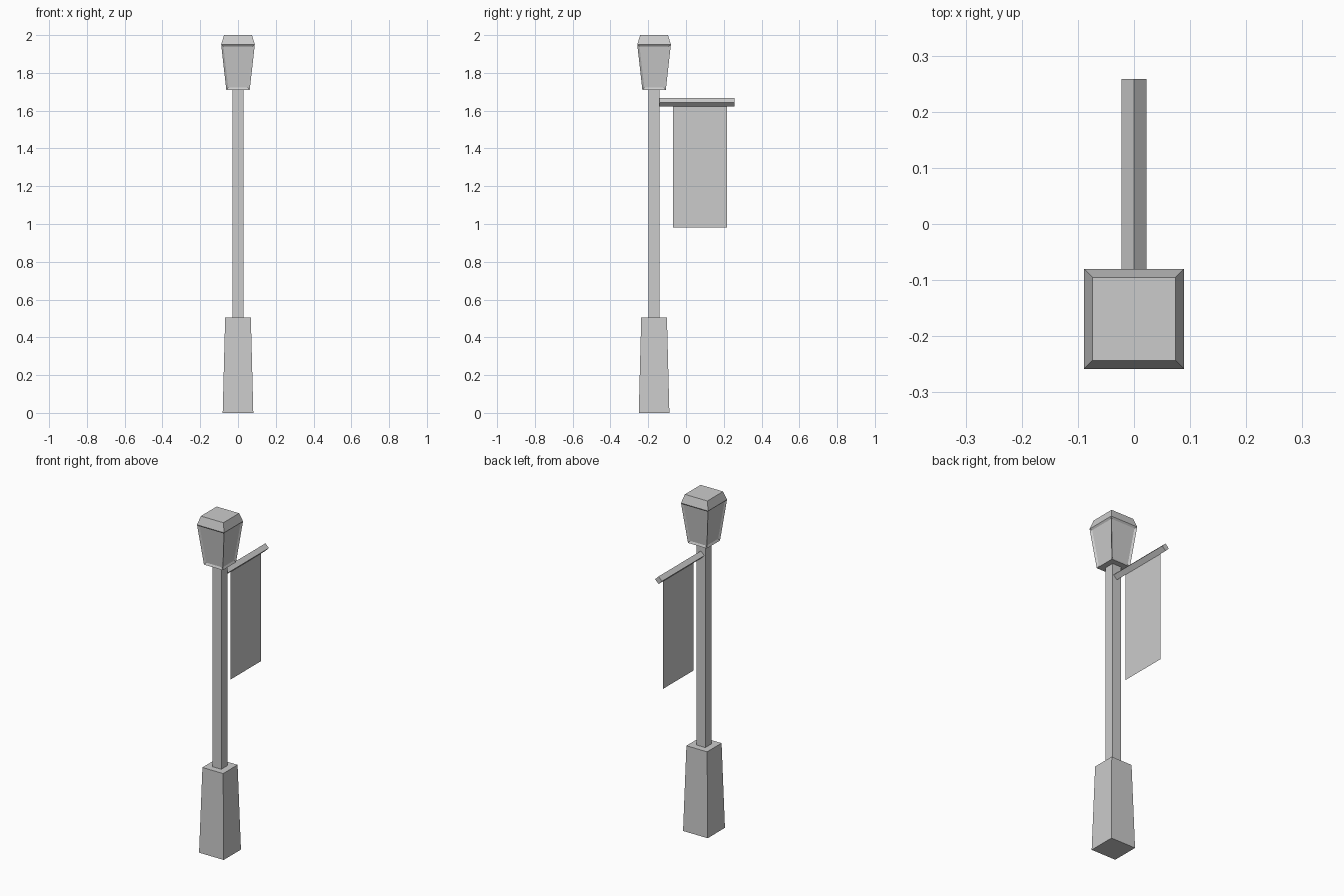
import bpy, bmesh, math

if "Cube" in bpy.data.objects:
    bpy.data.objects.remove(bpy.data.objects["Cube"])

POST_Y = -0.169


def add_object(name, bm):
    bmesh.ops.recalc_face_normals(bm, faces=bm.faces)
    mesh = bpy.data.meshes.new(name)
    bm.to_mesh(mesh)
    bm.free()
    obj = bpy.data.objects.new(name, mesh)
    bpy.context.collection.objects.link(obj)
    return obj


def square_stack(rings):
    """Closed square-section solid through (height, half width) rings."""
    bm = bmesh.new()
    loops = []
    for z, h in rings:
        loops.append([bm.verts.new((sx * h, POST_Y + sy * h, z))
                      for sx, sy in ((-1, -1), (1, -1), (1, 1), (-1, 1))])
    for a, b in zip(loops, loops[1:]):
        for i in range(4):
            j = (i + 1) % 4
            bm.faces.new((a[i], a[j], b[j], b[i]))
    bm.faces.new(loops[0][::-1])
    bm.faces.new(loops[-1])
    bm.normal_update()
    return bm


# Tapered base and slim pole
add_object("base", square_stack([(0, 0.081), (0.505, 0.068)]))
add_object("pole", square_stack([(0.505, 0.029), (1.71, 0.029)]))

# Lantern with a sloped roof; the four glass panels are slightly recessed
bm = square_stack([(1.71, 0.062), (1.95, 0.089), (2.0, 0.074)])
panels = [f for f in bm.faces
          if abs(f.normal.z) < 0.5 and f.calc_center_median().z < 1.94]
bmesh.ops.inset_individual(bm, faces=panels, thickness=0.016, depth=-0.007)
add_object("lantern", bm)

# Diamond-section banner arm
bpy.ops.mesh.primitive_cylinder_add(
    vertices=4, radius=0.0225, depth=0.403,
    location=(0, 0.0565, 1.644), rotation=(math.radians(90), 0, 0))
bpy.context.object.name = "banner_arm"

# Flat hanging banner
bm = bmesh.new()
bm.faces.new([bm.verts.new((0, y, z)) for y, z in
              ((-0.069, 0.982), (0.217, 0.982), (0.217, 1.622), (-0.069, 1.622))])
add_object("banner", bm)
